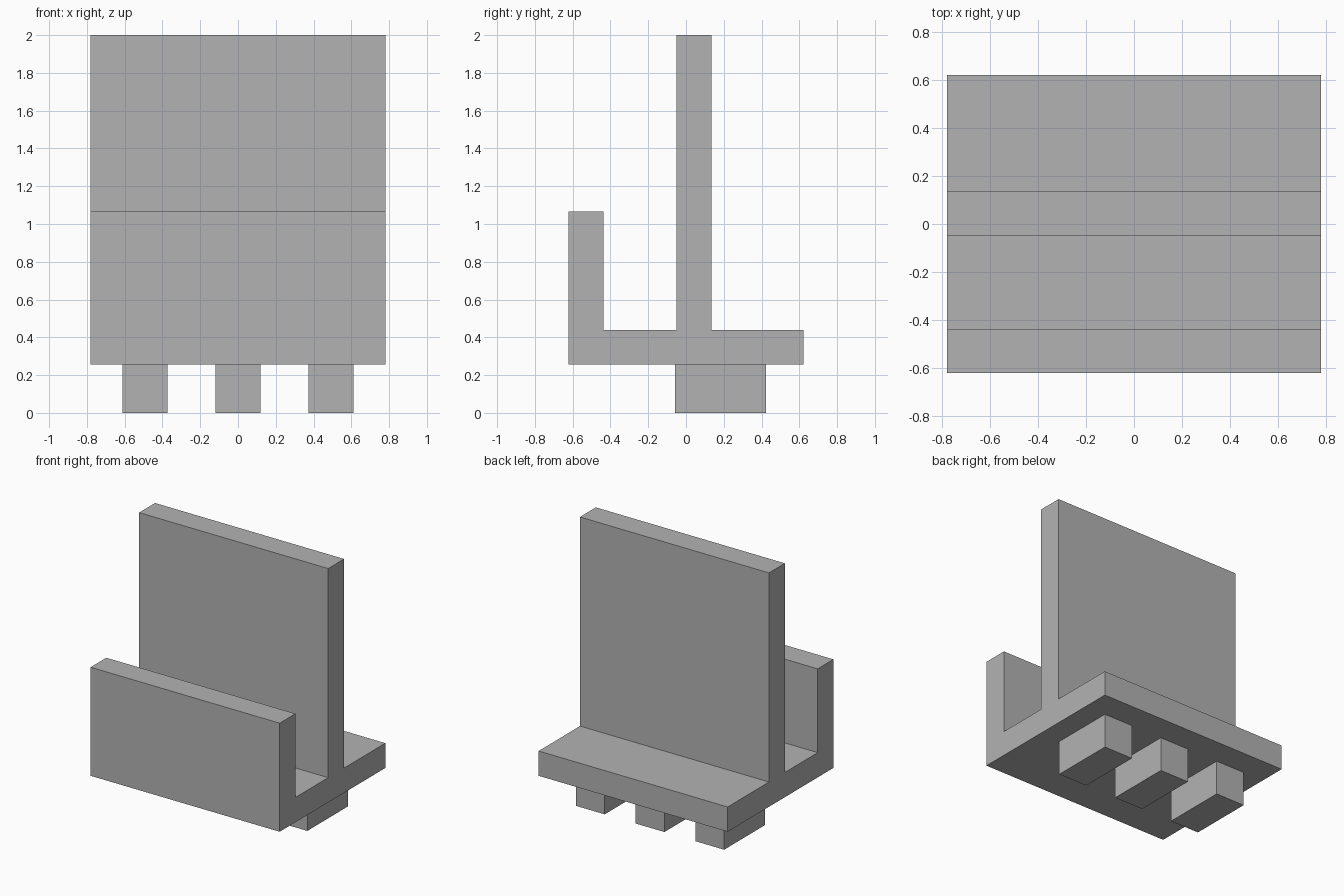
import bpy
import bmesh
from mathutils import Vector

cube = bpy.data.objects.get("Cube")
if cube:
    bpy.data.objects.remove(cube, do_unlink=True)

# Single plain grey material
grey = bpy.data.materials.new("plain_grey")
grey.use_nodes = True
color = (0.45, 0.45, 0.45, 1)
grey.diffuse_color = color
grey.node_tree.nodes["Principled BSDF"].inputs["Base Color"].default_value = color


def extrude_profile(name, profile, x_min, x_max):
    """Extrude a closed (y, z) outline along x into a solid."""
    bm = bmesh.new()
    face = bm.faces.new([bm.verts.new((x_min, y, z)) for y, z in profile])
    result = bmesh.ops.extrude_face_region(bm, geom=[face])
    moved = [v for v in result["geom"] if isinstance(v, bmesh.types.BMVert)]
    bmesh.ops.translate(bm, verts=moved, vec=Vector((x_max - x_min, 0, 0)))
    bmesh.ops.recalc_face_normals(bm, faces=bm.faces)
    mesh = bpy.data.meshes.new(name)
    bm.to_mesh(mesh)
    bm.free()
    mesh.materials.append(grey)
    obj = bpy.data.objects.new(name, mesh)
    bpy.context.collection.objects.link(obj)
    return obj


# Holder body: floor slab, low front wall and tall back wall in one outline
HALF_WIDTH = 0.78
BOTTOM, FLOOR, FRONT_TOP, BACK_TOP = 0.255, 0.44, 1.065, 2.0
FRONT, FRONT_INNER, WALL_FRONT, WALL_BACK, BACK = -0.623, -0.438, -0.051, 0.136, 0.623
outline = [
    (FRONT, BOTTOM), (BACK, BOTTOM), (BACK, FLOOR),
    (WALL_BACK, FLOOR), (WALL_BACK, BACK_TOP),
    (WALL_FRONT, BACK_TOP), (WALL_FRONT, FLOOR),
    (FRONT_INNER, FLOOR), (FRONT_INNER, FRONT_TOP), (FRONT, FRONT_TOP),
]
extrude_profile("holder_body", outline, -HALF_WIDTH, HALF_WIDTH)

# Three block feet under the floor
foot_outline = [(-0.057, 0), (0.424, 0), (0.424, BOTTOM), (-0.057, BOTTOM)]
for side, x in (("right", -0.493), ("middle", 0), ("left", 0.493)):
    extrude_profile(side + "_foot", foot_outline, x - 0.119, x + 0.119)
